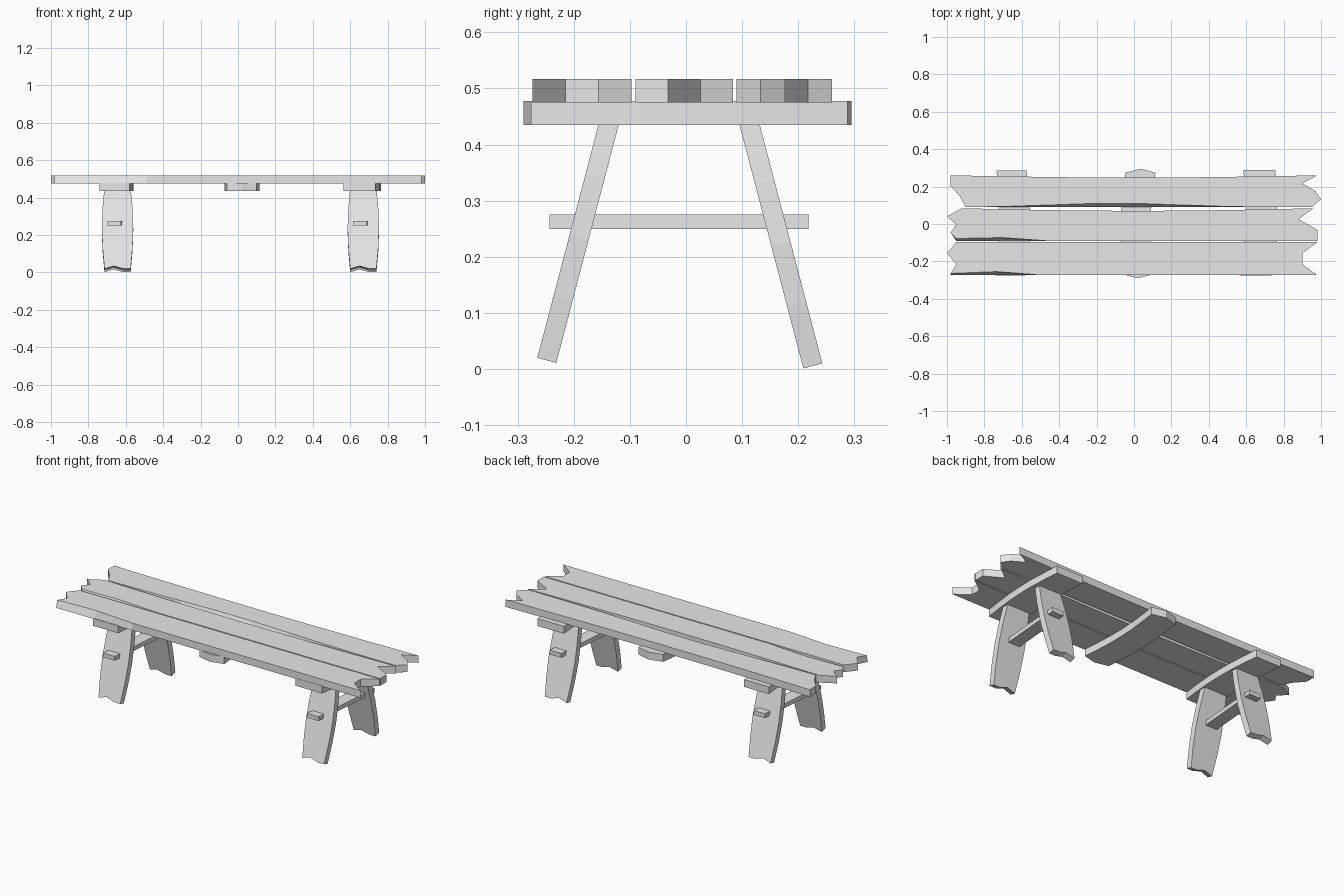
import bpy
import bmesh
import math
from mathutils import Vector

default_cube = bpy.data.objects.get("Cube")
if default_cube:
    bpy.data.objects.remove(default_cube, do_unlink=True)

GREY = (0.8, 0.8, 0.8, 1)
wood = bpy.data.materials.new("grey_wood")
wood.use_nodes = True
wood.diffuse_color = GREY
wood.node_tree.nodes["Principled BSDF"].inputs["Base Color"].default_value = GREY

UP = Vector((0, 0, 1))


def mix(start, end, t):
    return start + (end - start) * t


def steps(count):
    """Evenly spaced fractions from zero to one."""
    return [i / (count - 1) for i in range(count)]


def solid(name, lower, upper):
    """Closed solid between two outlines that have the same number of points."""
    bm = bmesh.new()
    bottom = [bm.verts.new(point) for point in lower]
    top = [bm.verts.new(point) for point in upper]
    bm.faces.new(reversed(bottom))
    bm.faces.new(top)
    for i in range(len(bottom)):
        bm.faces.new((bottom[i - 1], bottom[i], top[i], top[i - 1]))
    bmesh.ops.recalc_face_normals(bm, faces=bm.faces[:])
    mesh = bpy.data.meshes.new(name)
    bm.to_mesh(mesh)
    bm.free()
    mesh.materials.append(wood)
    bpy.context.collection.objects.link(bpy.data.objects.new(name, mesh))


def plank(name, front, back, right_end, left_end, bow, chip_centre, chip_reach, chip_depth):
    """Seat plank with ragged ends, a bowed back edge and a chipped front top edge."""
    bottom, thickness = 0.475, 0.042
    lower, upper = [], []

    def add(x, y, inset=0):
        lower.append(Vector((x, y, bottom)))
        upper.append(Vector((x, y + inset, bottom + thickness)))

    # Front edge, chipped away around one spot
    for t in steps(9):
        x = mix(right_end[0], left_end[0], t)
        closeness = max(0, 1 - abs(x - chip_centre) / chip_reach)
        add(x, front, chip_depth * closeness)
    # Ragged end, back edge, ragged end
    for t, x in list(zip(steps(len(left_end)), left_end))[1:]:
        add(x, mix(front, back, t))
    for t in steps(7)[1:-1]:
        x = mix(left_end[-1], right_end[-1], t)
        add(x, back - bow * math.sin(math.pi * t))
    for t, x in list(zip(steps(len(right_end)), right_end))[:0:-1]:
        add(x, mix(front, back, t))
    solid(name, lower, upper)


def crosspiece(name, front, back, half_width, sway, bottom, thickness, tip=0):
    """Board running front to back, swaying sideways, with optional pointed ends."""
    start, end = Vector((*front, bottom)), Vector((*back, bottom))
    one_side, other_side = [], []
    for t in steps(7):
        centre = mix(start, end, t)
        centre.x += sway * math.sin(math.pi * t)
        side = Vector((half_width, 0, 0))
        one_side.append(centre - side)
        other_side.append(centre + side)
    point = Vector((0, tip, 0))
    outline = one_side + other_side[::-1]
    if tip:
        outline = [start - point, *one_side, end + point, *other_side[::-1]]
    solid(name, outline, [p + UP * thickness for p in outline])


def leg(name, x, foot_y, foot_z, side):
    """Splayed board leg, widest halfway up, with a notched foot."""
    tilt = math.radians(14.7)
    length, thickness = 0.45, 0.035
    along = Vector((0, side * math.sin(tilt), math.cos(tilt)))
    inward = Vector((0, side * math.cos(tilt), -math.sin(tilt))) * thickness
    foot = Vector((x, foot_y, foot_z))
    left_edge, right_edge = [], []
    for t in steps(5):
        half_width = 0.07 + 0.014 * math.sin(math.pi * t)
        middle = foot + along * length * t
        left_edge.append(middle + Vector((half_width, 0, 0)))
        right_edge.append(middle - Vector((half_width, 0, 0)))
    notch = foot + along * 0.015 - Vector((0.02, 0, 0))
    toe = foot + Vector((0.03, 0, 0))
    outline = [notch, toe, *left_edge, *right_edge[::-1]]
    solid(name, outline, [p + inward for p in outline])


# Three ragged planks make the seat
plank("back_plank", front=0.09, back=0.26,
      right_end=(0.95, 1, 0.97, 0.9, 0.98), left_end=(-0.9, -0.93, -0.98, -0.98),
      bow=0.012, chip_centre=-0.1, chip_reach=0.7, chip_depth=0.024)
plank("middle_plank", front=-0.09, back=0.084,
      right_end=(0.98, 0.98, 0.88, 0.96), left_end=(-0.95, -0.98, -0.95, -1, -0.92),
      bow=0.014, chip_centre=-0.8, chip_reach=0.3, chip_depth=0.025)
plank("front_plank", front=-0.274, back=-0.097,
      right_end=(0.98, 0.9, 0.9, 0.98), left_end=(-0.98, -0.95, -1, -0.95),
      bow=0, chip_centre=-0.8, chip_reach=0.3, chip_depth=0.025)

# Battens under the seat
crosspiece("right_batten", front=(-0.66, -0.276), back=(-0.655, 0.286),
           half_width=0.08, sway=0.02, bottom=0.435, thickness=0.043)
crosspiece("middle_batten", front=(0.02, -0.27), back=(0.035, 0.275),
           half_width=0.08, sway=-0.02, bottom=0.435, thickness=0.043, tip=0.02)
crosspiece("left_batten", front=(0.65, -0.276), back=(0.67, 0.288),
           half_width=0.085, sway=0.02, bottom=0.435, thickness=0.043)

# Each side has a stretcher passing through a pair of legs
for hand, x in (("right", -0.644), ("left", 0.67)):
    crosspiece(f"{hand}_stretcher", front=(x - 0.018, -0.243), back=(x + 0.02, 0.218),
               half_width=0.037, sway=0, bottom=0.25, thickness=0.025)
    leg(f"front_{hand}_leg", x, foot_y=-0.265, foot_z=0.02, side=1)
    leg(f"back_{hand}_leg", x, foot_y=0.243, foot_z=0.01, side=-1)
